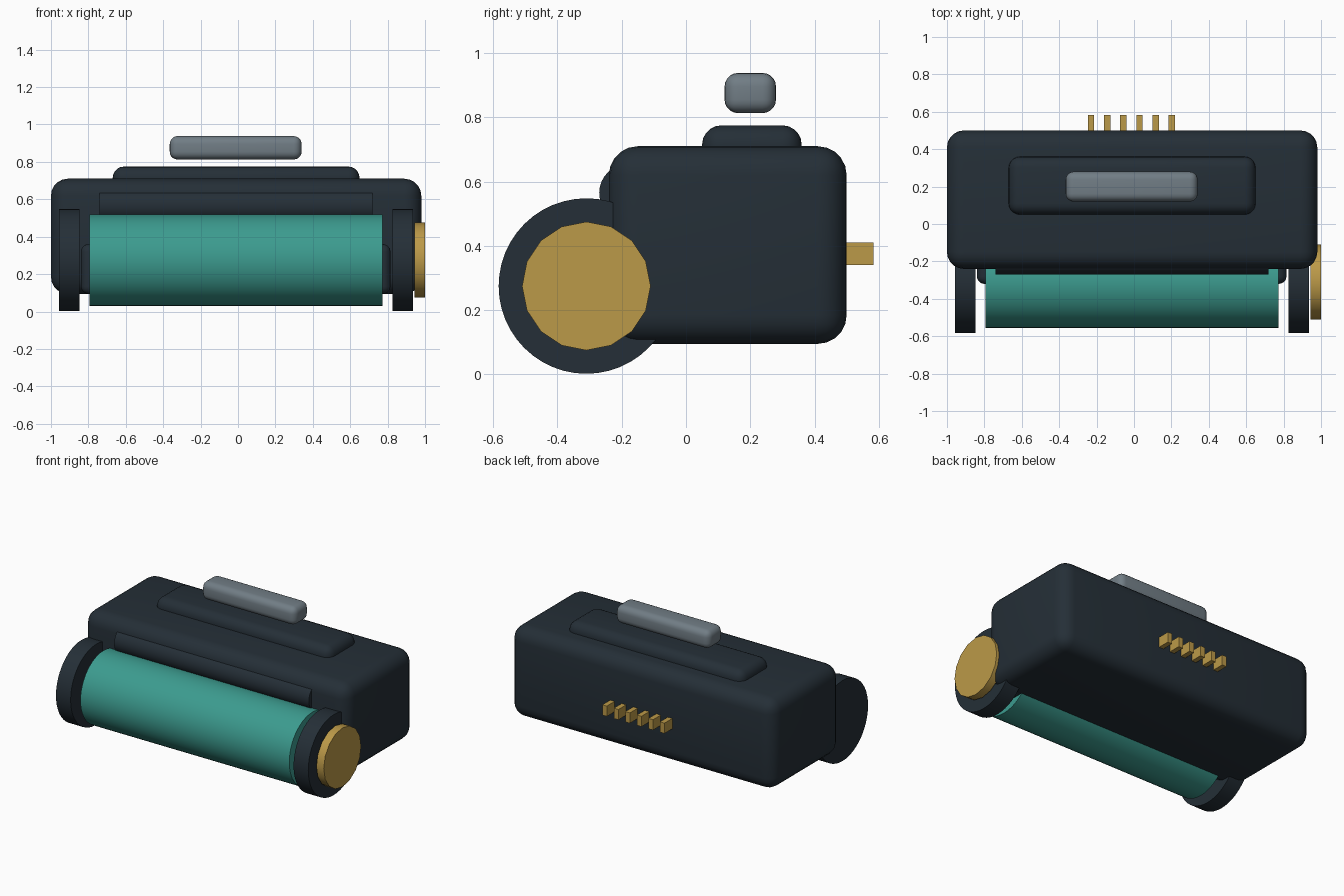
import bpy
import math
from mathutils import Matrix

cube = bpy.data.objects.get("Cube")
if cube:
    bpy.data.objects.remove(cube, do_unlink=True)


def material(name, rgb):
    m = bpy.data.materials.new(name)
    m.use_nodes = True
    m.diffuse_color = (*rgb, 1)
    bsdf = next(n for n in m.node_tree.nodes if n.type == 'BSDF_PRINCIPLED')
    bsdf.inputs["Base Color"].default_value = (*rgb, 1)
    return m


DARK = material("dark slate", (0.018, 0.028, 0.038))
TEAL = material("teal", (0.045, 0.33, 0.275))
GOLD = material("gold", (0.50, 0.32, 0.065))
GREY = material("steel grey", (0.165, 0.205, 0.235))


def finish(obj, name, mat):
    obj.name = obj.data.name = name
    obj.data.materials.append(mat)
    bpy.ops.object.shade_smooth_by_angle(angle=math.radians(35))
    return obj


def box(name, mat, xs, ys, zs, bevel=0.0):
    """Box between pairs of limits, with optional rounded edges."""
    limits = (xs, ys, zs)
    bpy.ops.mesh.primitive_cube_add(size=1)
    obj = bpy.context.object
    obj.data.transform(Matrix.Diagonal([b - a for a, b in limits] + [1]))
    obj.location = [(a + b) / 2 for a, b in limits]
    if bevel:
        mod = obj.modifiers.new("rounded edges", 'BEVEL')
        mod.width = bevel
        mod.segments = 5
        bpy.ops.object.modifier_apply(modifier=mod.name)
    return finish(obj, name, mat)


def drum(name, mat, xs, radius, sides, z=0.275, y=-0.31):
    """Cylinder lying along x."""
    bpy.ops.mesh.primitive_cylinder_add(vertices=sides, radius=radius, depth=xs[1] - xs[0])
    obj = bpy.context.object
    obj.data.transform(Matrix.Rotation(math.pi / 2, 4, 'Y'))
    obj.location = (sum(xs) / 2, y, z)
    return finish(obj, name, mat)


# Housing with raised top pad and floating grip bar
box("housing", DARK, (-1.0, 0.98), (-0.24, 0.50), (0.095, 0.71), 0.09)
box("top_pad", DARK, (-0.67, 0.65), (0.05, 0.36), (0.60, 0.775), 0.06)
box("grip_bar", GREY, (-0.365, 0.34), (0.12, 0.28), (0.813, 0.938), 0.042)

# Rounded lip above the roller and cradle behind it
drum("front_lip", DARK, (-0.74, 0.72), 0.09, 32, z=0.565, y=-0.18)
box("roller_cradle", DARK, (-0.84, 0.815), (-0.32, -0.1), (0.095, 0.36), 0.04)

# Roller, end discs and side knob
drum("roller", TEAL, (-0.793, 0.773), 0.245, 48)
drum("right_end_disc", DARK, (-0.957, -0.847), 0.273, 48)
drum("left_end_disc", DARK, (0.825, 0.935), 0.273, 48)
drum("side_knob", GOLD, (0.945, 1.0), 0.2, 16)

# Row of contact pins at the back
for i in range(6):
    x = -0.23 + i * 0.0865
    box(f"contact_pin_{i + 1}", GOLD, (x - 0.017, x + 0.017), (0.45, 0.583), (0.34, 0.41))
